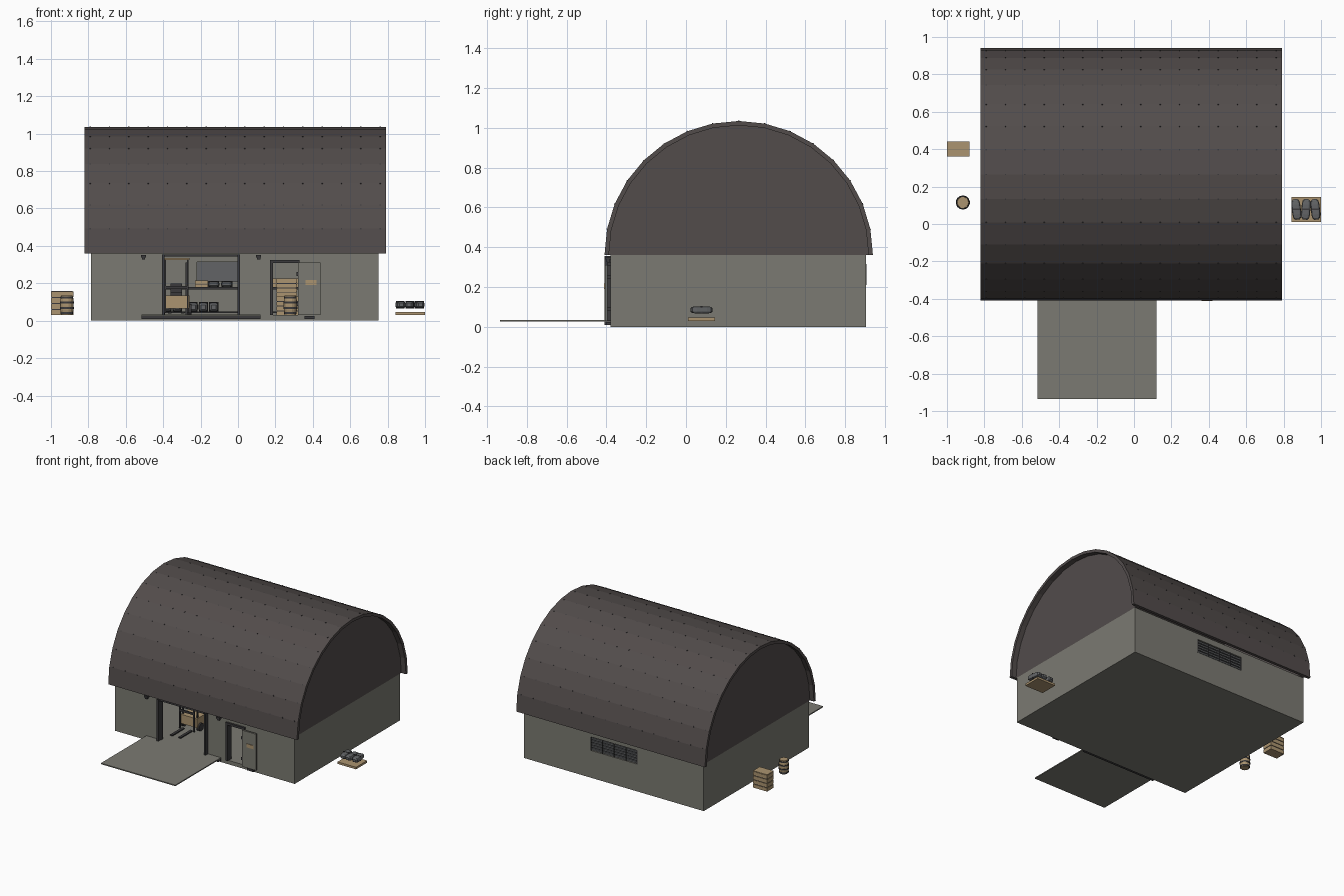
import bpy, bmesh, math, random
from mathutils import Matrix, Vector

if "Cube" in bpy.data.objects:
    bpy.data.objects.remove(bpy.data.objects["Cube"])

random.seed(4)


def mat(name, hexa):
    m = bpy.data.materials.new(name)
    lin = [((int(hexa[i:i + 2], 16) / 255 + 0.055) / 1.055) ** 2.4 for i in (0, 2, 4)]
    m.diffuse_color = (*lin, 1)
    m.use_nodes = True
    m.node_tree.nodes["Principled BSDF"].inputs["Base Color"].default_value = m.diffuse_color
    return m


WALL = mat("wall concrete", "7b7a72")
ROOF = mat("roof metal", "524c4b")
DARK = mat("dark iron", "3b3a3c")
WOOD = mat("pale wood", "ab9470")
SACK = mat("grey sack", "626466")


def finish(name, bm, material):
    bmesh.ops.recalc_face_normals(bm, faces=bm.faces)
    me = bpy.data.meshes.new(name)
    bm.to_mesh(me)
    bm.free()
    me.materials.append(material)
    ob = bpy.data.objects.new(name, me)
    bpy.context.collection.objects.link(ob)
    return ob


def add_box(bm, x0, x1, y0, y1, z0, z1):
    m = Matrix.Translation(((x0 + x1) / 2, (y0 + y1) / 2, (z0 + z1) / 2)) \
        @ Matrix.Diagonal((x1 - x0, y1 - y0, z1 - z0, 1))
    return bmesh.ops.create_cube(bm, size=1, matrix=m)["verts"]


def boxes(name, material, *dims):
    bm = bmesh.new()
    for d in dims:
        add_box(bm, *d)
    return finish(name, bm, material)


def cylinder(name, material, center, r, h, axis="Z", n=12):
    bm = bmesh.new()
    rot = Matrix.Rotation(math.pi / 2, 4, "Y") if axis == "X" else Matrix()
    bmesh.ops.create_cone(bm, cap_ends=True, segments=n, radius1=r, radius2=r, depth=h,
                          matrix=Matrix.Translation(center) @ rot)
    return finish(name, bm, material)


def arch(name, material, x0, x1, outer, inner=None, n=16):
    """Half-round section about the roof axis, extruded along x."""
    def ring(r):
        return [Vector((x0, YC - r * math.cos(math.pi * i / n), ZE + r * math.sin(math.pi * i / n)))
                for i in range(n + 1)]
    bm = bmesh.new()
    o = [bm.verts.new(p) for p in ring(outer)]
    if inner:
        q = [bm.verts.new(p) for p in ring(inner)]
        faces = [bm.faces.new((o[i], o[i + 1], q[i + 1], q[i])) for i in range(n)]
    else:
        faces = [bm.faces.new(o)]
    ext = bmesh.ops.extrude_face_region(bm, geom=faces, use_keep_orig=True)["geom"]
    bmesh.ops.translate(bm, vec=(x1 - x0, 0, 0),
                        verts=[v for v in ext if isinstance(v, bmesh.types.BMVert)])
    return finish(name, bm, material)


X0, X1, Y0, Y1, ZE, YC, R = -0.785, 0.75, -0.38, 0.905, 0.36, 0.265, 0.675

# hollow hall with cut door and window openings
walls = boxes("hall_walls", WALL, (X0, X1, Y0, Y1, 0, ZE))
cuts = [(X0 + .03, X1 - .03, Y0 + .03, Y1 - .03, .03, .5),
        (-.395, 0.0, Y0 - .1, Y0 + .1, .03, .345),
        (.185, .32, Y0 - .1, Y0 + .1, .03, .31),
        (-.22, .18, Y1 - .1, Y1 + .1, .21, .315)]
cutters = []
for c in cuts:
    k = boxes("cutter", WALL, c)
    k.hide_render = True
    cutters.append(k)
    b = walls.modifiers.new("cut", "BOOLEAN")
    b.operation, b.solver, b.object = "DIFFERENCE", "EXACT", k
dg = bpy.context.evaluated_depsgraph_get()
walls.data = bpy.data.meshes.new_from_object(walls.evaluated_get(dg))
walls.modifiers.clear()
for k in cutters:
    bpy.data.objects.remove(k)

# barrel roof and the two gables
arch("barrel_roof", ROOF, -0.82, 0.79, R, R - .022)
arch("gable_left", ROOF, X0, X0 + .03, R - .022)
arch("gable_right", ROOF, X1 - .03, X1, R - .022)

# rivet rows along the roof seams
bm = bmesh.new()
for i in range(1, 16):
    a = math.pi * i / 16
    for j in range(16):
        m = Matrix.Translation((-0.79 + j * 1.55 / 15, YC - R * math.cos(a), ZE + R * math.sin(a))) \
            @ Matrix.Rotation(a - math.pi / 2, 4, "X").inverted() @ Matrix.Diagonal((.007, .007, .004, 1))
        bmesh.ops.create_cube(bm, size=1, matrix=m)
finish("roof_rivets", bm, DARK)

# rear louvre window
boxes("rear_louvre", SACK, (-.22, .18, Y1 - .02, Y1 - .012, .21, .315),
      *[(-.22, .18, Y1 - .012, Y1 - .003, z, z + .012) for z in (.215, .235, .255, .275, .295)])
boxes("rear_louvre_frame", DARK, *[(x, x + .006, Y1 - .02, Y1 + .002, .21, .315)
                                   for x in (-.22, -.123, -.023, .077, .174)])

# loading ramp
boxes("ramp", WALL, (-.515, .12, -.935, Y0, .026, .034))
boxes("ramp_supports", DARK, (-.515, .12, Y0 - .03, Y0, .01, .026))

# large door frame, small door frame
boxes("large_door_frame", DARK, (-.407, -.393, -.41, -.35, .03, .355),
      (-.003, .011, -.41, -.35, .03, .355), (-.407, .011, -.40, -.35, .343, .355))
boxes("small_door_frame", DARK, (.17, .186, -.395, -.345, .03, .325),
      (.17, .33, -.395, -.345, .308, .325))

# open small door with plate, and its step
boxes("small_door", WALL, (.32, .44, -.408, -.394, .03, .31))
boxes("door_hinges", DARK, (.314, .324, -.41, -.38, .08, .1), (.314, .324, -.41, -.38, .24, .26))
boxes("door_plate", WOOD, (.36, .42, -.412, -.408, .19, .218))
boxes("door_step", DARK, (.355, .41, -.4, Y0, .008, .024))

# wall lamps
for x in (-.505, .11):
    boxes("wall_lamp", DARK, (x - .014, x + .014, -.405, Y0, .338, .352),
          (x - .009, x + .009, -.40, -.385, .326, .338))


def crate(x0, x1, y0, y1, z0, z1, rows=4):
    """Slatted crate: dark core, pale boards all round, pale lid."""
    e, h = .004, (z1 - z0) / rows
    boxes("crate_core", DARK, (x0 + e, x1 - e, y0 + e, y1 - e, z0, z1 - e))
    boxes("crate_boards", WOOD, (x0, x1, y0, y1, z1 - e, z1),
          *[(x0, x1, y0, y1, z0 + i * h, z0 + (i + .82) * h) for i in range(rows)])


def barrel(x, y, z, r=.038, h=.105):
    bm = bmesh.new()
    prof = [(0, .82), (.25, .96), (.5, 1), (.75, .96), (1, .82)]
    rings = [[bm.verts.new((x + .96 * r * s * math.cos(a), y + .96 * r * s * math.sin(a), z + h * t))
              for a in [k * math.tau / 14 for k in range(14)]] for t, s in prof]
    for a, b in zip(rings, rings[1:]):
        for k in range(14):
            bm.faces.new((a[k], a[k - 1], b[k - 1], b[k]))
    bm.faces.new(rings[0])
    bm.faces.new(rings[-1])
    finish("barrel", bm, WOOD)
    for t, s in ((.1, .92), (.36, 1), (.64, 1), (.9, .92)):
        cylinder("barrel_hoop", DARK, (x, y, z + h * t), r * s, .01, n=14)


def sack(x, y, z, sx=.048, sy=.11, sz=.036, turn=0):
    bm = bmesh.new()
    bmesh.ops.create_cube(bm, size=1)
    bmesh.ops.bevel(bm, geom=bm.edges[:], offset=.26, segments=2, profile=.5, affect="EDGES")
    bmesh.ops.transform(bm, verts=bm.verts[:], matrix=Matrix.Translation((x, y, z + sz / 2))
                        @ Matrix.Rotation(turn, 4, "Z") @ Matrix.Diagonal((sx, sy, sz, 1)))
    finish("sack", bm, SACK)
    boxes("sack_tie", DARK, (x - sx * .49, x + sx * .49, y - .004, y + .004, z - .001, z + sz + .001))


# goods outside
crate(-1.0, -.88, .36, .44, .03, .16)
barrel(-.915, .115, .03)
boxes("pallet", WOOD, (.842, 1.0, .01, .145, .03, .046))
for x, t in ((.868, .12), (.919, -.08), (.97, .1)):
    sack(x, .078, .067, turn=t)

# forklift inside the large door
boxes("forklift_body", WOOD, (-.4, -.26, -.13, .05, .065, .135))
boxes("forklift_roof", WOOD, (-.4, -.26, -.12, .04, .325, .335))
boxes("forklift_mast", DARK, *[(x, x + .01, y, y + .01, .04, .328)
                               for x in (-.396, -.274) for y in (-.155, -.115, .025)],
      (-.396, -.264, -.155, -.145, .17, .185))
boxes("forklift_forks", DARK, (-.375, -.355, -.29, -.145, .038, .046),
      (-.305, -.285, -.29, -.145, .038, .046))
boxes("forklift_seat", DARK, (-.36, -.3, -.03, .03, .135, .15), (-.36, -.3, .02, .03, .15, .2))
for x in (-.4, -.26):
    for y in (-.09, .02):
        cylinder("forklift_wheel", DARK, (x, y, .06), .03, .022, "X", 14)

# storage rack along the rear wall
boxes("rack", DARK, *[(x, x + .012, y, y + .012, .03, .31)
                      for x in (-.68, -.28, .1, .5) for y in (.7, .85)],
      (-.68, .512, .7, .862, .168, .18), (-.68, .512, .7, .862, .04, .048))
for i in range(9):
    sack(-.6 + i * .055 + (.03 if i > 5 else 0), .78, .048, .05, .11, .05)
for x in (-.62, -.46, -.23, .15, .3):
    crate(x, x + .07, .73, .83, .18, .18 + random.choice((.035, .045)), 2)
for x in (-.13, -.06):
    sack(x, .78, .18, .06, .1, .03)

# crates and barrel behind the small door
crate(.205, .325, .25, .37, .03, .13)
crate(.205, .315, .26, .36, .13, .225)
barrel(.28, .12, .03)
